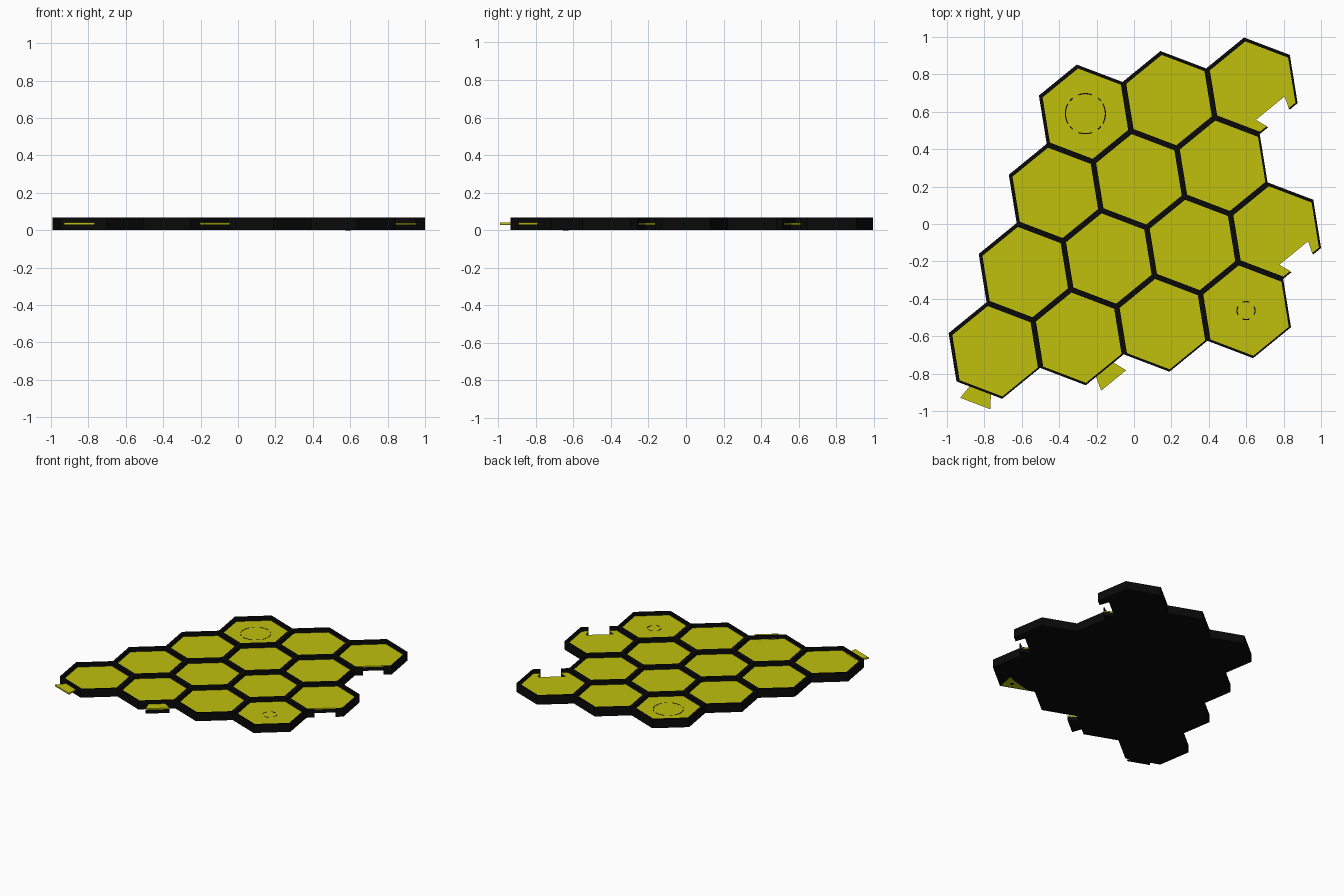
import bpy, bmesh, math
from mathutils import Vector

if "Cube" in bpy.data.objects:
    bpy.data.objects.remove(bpy.data.objects["Cube"])

TILT = math.radians(9.2)
PITCH = 0.453
R = PITCH / math.sqrt(3)
HEIGHT, FLOOR = 0.067, 0.038
SHIFT = Vector((-0.004, 0.004, 0))   # rim sits slightly off the cell centres
ROWS = [3, 3, 4, 4]


def material(name, rgb):
    m = bpy.data.materials.new(name)
    m.diffuse_color = (*rgb, 1)
    m.use_nodes = True
    m.node_tree.nodes["Principled BSDF"].inputs["Base Color"].default_value = m.diffuse_color
    return m


black = material("black", (0.003, 0.003, 0.003))
yellow = material("yellow", (0.53, 0.53, 0.004))


def centre(row, col):
    a, b = TILT, TILT + math.radians(240)
    return Vector((-0.26 + PITCH * (col * math.cos(a) + row * math.cos(b)),
                   0.59 + PITCH * (col * math.sin(a) + row * math.sin(b)), 0))


def hexagon(c, radius, z):
    return [(c.x + radius * math.cos(TILT + math.radians(30 + 60 * k)),
             c.y + radius * math.sin(TILT + math.radians(30 + 60 * k)), z) for k in range(6)]


def finish(bm, name, mats):
    bmesh.ops.recalc_face_normals(bm, faces=bm.faces[:])
    me = bpy.data.meshes.new(name)
    bm.to_mesh(me)
    bm.free()
    ob = bpy.data.objects.new(name, me)
    bpy.context.collection.objects.link(ob)
    for m in mats:
        me.materials.append(m)
    return ob


def extrude_up(bm, faces, h):
    res = bmesh.ops.extrude_face_region(bm, geom=faces, use_keep_orig=True)
    top = [g for g in res["geom"] if isinstance(g, bmesh.types.BMVert)]
    bmesh.ops.translate(bm, vec=(0, 0, h), verts=top)
    return [g for g in res["geom"] if isinstance(g, bmesh.types.BMFace)]


def plate(name, outlines, z0, z1, mat):
    bm = bmesh.new()
    for pts in outlines:
        f = bm.faces.new([bm.verts.new((p[0], p[1], z0)) for p in pts])
        extrude_up(bm, [f], z1 - z0)
    return finish(bm, name, [mat])


def dovetail(c, angle, d0, w0, d1, w1):
    # trapezoid lying across a cell edge, measured from the cell centre
    n = Vector((math.cos(angle), math.sin(angle), 0))
    t = Vector((-n.y, n.x, 0))
    return [c + n * d + t * w for d, w in ((d0, -w0), (d0, w0), (d1, w1), (d1, -w1))]


def cut(ob, cutter):
    mod = ob.modifiers.new("notch", "BOOLEAN")
    mod.operation = "DIFFERENCE"
    mod.solver = "EXACT"
    mod.object = cutter
    cutter.hide_render = True
    cutter.hide_set(True)


cells = [centre(r, c) for r, n in enumerate(ROWS) for c in range(n)]

# honeycomb tray: joined hexagons, thickened, with a pocket sunk in each cell
bm = bmesh.new()
for c in cells:
    bm.faces.new([bm.verts.new(p) for p in hexagon(c + SHIFT, R, 0.001)])
bmesh.ops.remove_doubles(bm, verts=bm.verts[:], dist=0.002)
tops = extrude_up(bm, bm.faces[:], HEIGHT - 0.001)
bmesh.ops.recalc_face_normals(bm, faces=bm.faces[:])
bmesh.ops.inset_individual(bm, faces=tops, thickness=0.0145, use_even_offset=True)
bmesh.ops.translate(bm, vec=-SHIFT, verts=list({v for f in tops for v in f.verts}))
pockets = bmesh.ops.extrude_discrete_faces(bm, faces=tops)["faces"]
for f in pockets:
    bmesh.ops.translate(bm, vec=(0, 0, 0.030 - HEIGHT), verts=f.verts[:])
tray = finish(bm, "honeycomb_tray", [black])

# yellow floors in the cells
floors = plate("cell_floors", [hexagon(c, 0.2448, 0) for c in cells], 0.0301, FLOOR, yellow)

# dovetail notches on two right-hand cells
RIGHT, FRONT = math.radians(-50.8), math.radians(-110.8)
notched = [centre(0, 2), centre(2, 3)]
cut(tray, plate("tray_notch_cutter",
                [dovetail(c, RIGHT, 0.147, 0.101, 0.26, 0.060) for c in notched], -0.1, 0.2, black))
cut(floors, plate("floor_notch_cutter",
                  [dovetail(c, RIGHT, 0.149, 0.099, 0.26, 0.058) for c in notched], -0.1, 0.2, black))

# dovetail tabs on two front cells
tabs = [dovetail(centre(3, 0), FRONT, 0.205, 0.055, 0.299, 0.086),
        dovetail(centre(3, 1), RIGHT, 0.205, 0.055, 0.295, 0.086)]
plate("tab_tops", tabs, 0.031, 0.040, yellow)
plate("thin_tab_underside", tabs[:1], 0.028, 0.031, black)
plate("thick_tab_base", tabs[1:], 0.001, 0.031, black)


# broken circle marks on two cell floors
def broken_ring(name, c, radius, spans):
    shapes = []
    for mid, half in spans:
        n = 8
        ang = [math.radians(mid - half + 2 * half * k / n) for k in range(n + 1)]
        ring = [(c.x + (radius + 0.003) * math.cos(a), c.y + (radius + 0.003) * math.sin(a)) for a in ang]
        ring += [(c.x + (radius - 0.003) * math.cos(a), c.y + (radius - 0.003) * math.sin(a))
                 for a in reversed(ang)]
        shapes.append(ring)
    plate(name, shapes, FLOOR - 0.002, FLOOR + 0.001, black)


broken_ring("large_ring_mark", centre(0, 0), 0.107,
            [(0, 30), (90, 20), (180, 30), (270, 20), (45, 6), (135, 6), (225, 6), (315, 6)])
broken_ring("small_ring_mark", centre(3, 3), 0.048, [(0, 28), (90, 22), (180, 28), (270, 22)])

# yellow patch with a black dot under the front right cell
plate("underside_patch", [[(0.635, -0.705), (0.66, -0.575), (0.60, -0.60), (0.45, -0.637)]],
      0.0, 0.003, yellow)
dot = [(0.59 + 0.014 * math.cos(k * math.pi / 6), -0.64 + 0.014 * math.sin(k * math.pi / 6))
       for k in range(12)]
plate("underside_dot", [dot], -0.0005, 0.003, black)
